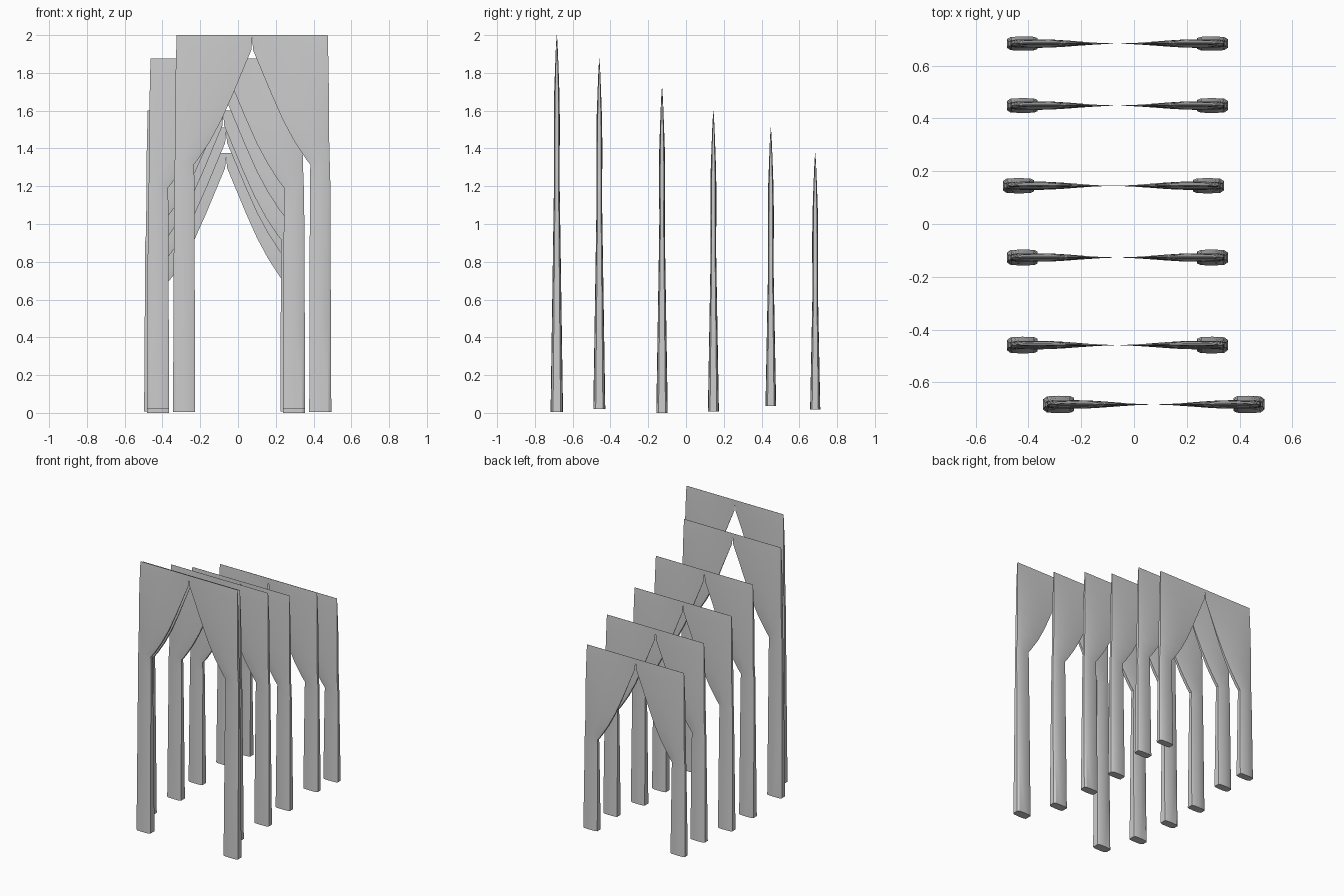
import bpy, bmesh

if "Cube" in bpy.data.objects:
    bpy.data.objects.remove(bpy.data.objects["Cube"])

# (centre x, y, foot height, top height) of each arch, front to back
ARCHES = [
    (0.075, -0.684, 0.005, 2.0),
    (-0.063, -0.459, 0.02, 1.875),
    (-0.063, -0.127, 0.0, 1.727),
    (-0.078, 0.145, 0.008, 1.6),
    (-0.063, 0.449, 0.036, 1.51),
    (-0.063, 0.684, 0.018, 1.377),
]
SPRING = -0.685   # where leg meets curtain, measured down from the top

# curtain rows: drop from top, inner edge, outer edge, half thickness
CURTAIN = [
    (SPRING, 0.308, 0.413, 0.0145),
    (-0.655, 0.284, 0.409, 0.0145),
    (-0.56, 0.222, 0.408, 0.016),
    (-0.45, 0.163, 0.407, 0.016),
    (-0.32, 0.105, 0.406, 0.0145),
    (-0.20, 0.055, 0.405, 0.011),
    (-0.08, 0.005, 0.402, 0.006),
    (-0.03, 0.001, 0.401, 0.003),
    (0.0, 0.0, 0.400, 0.0006),
]
# cross-section: fraction from outer to inner edge, thickness factor
SECTION = [(0, 0.6), (0.12, 0.93), (0.5, 1.0), (0.88, 0.95), (1, 0.75)]


def ring(bm, z, inner, outer, t):
    """Closed loop of points around one half of an arch."""
    pts = []
    for s, f in SECTION:
        x = outer + (inner - outer) * s
        pts.append((x, max(t * f * min(1, x / 0.25), 0.0003)))
    return ([bm.verts.new((x, -h, z)) for x, h in pts] +
            [bm.verts.new((x, h, z)) for x, h in reversed(pts)])


def arch(name, cx, y, foot, top):
    bm = bmesh.new()
    spring = top + SPRING
    base_t = 0.027 + 0.006 * (top - 1.377) / 0.623
    # leg, thinning toward the spring line
    rows = []
    for k in (0, 0.35, 0.7, 0.93):
        rows.append((foot + (spring - foot) * k, 0.302 + 0.004 * k,
                     0.419 - 0.006 * k, base_t + (0.0135 - base_t) * k))
    # flared curtain above
    rows += [(top + d, i, o, t) for d, i, o, t in CURTAIN]
    loops = [ring(bm, *r) for r in rows]
    n = len(loops[0])
    for a, b in zip(loops, loops[1:]):
        for i in range(n):
            j = (i + 1) % n
            bm.faces.new((a[i], a[j], b[j], b[i]))
    bm.faces.new(loops[0])
    bm.faces.new(loops[-1])
    bmesh.ops.recalc_face_normals(bm, faces=bm.faces)
    me = bpy.data.meshes.new(name)
    bm.to_mesh(me)
    bm.free()
    ob = bpy.data.objects.new(name, me)
    ob.location = (cx, y, 0)
    bpy.context.collection.objects.link(ob)
    mirror = ob.modifiers.new("other_half", 'MIRROR')
    mirror.merge_threshold = 0.0001
    bpy.ops.object.select_all(action='DESELECT')
    ob.select_set(True)
    bpy.context.view_layer.objects.active = ob
    bpy.ops.object.shade_smooth_by_angle()


for k, spec in enumerate(ARCHES):
    arch("arch_panel_%d" % (k + 1), *spec)
